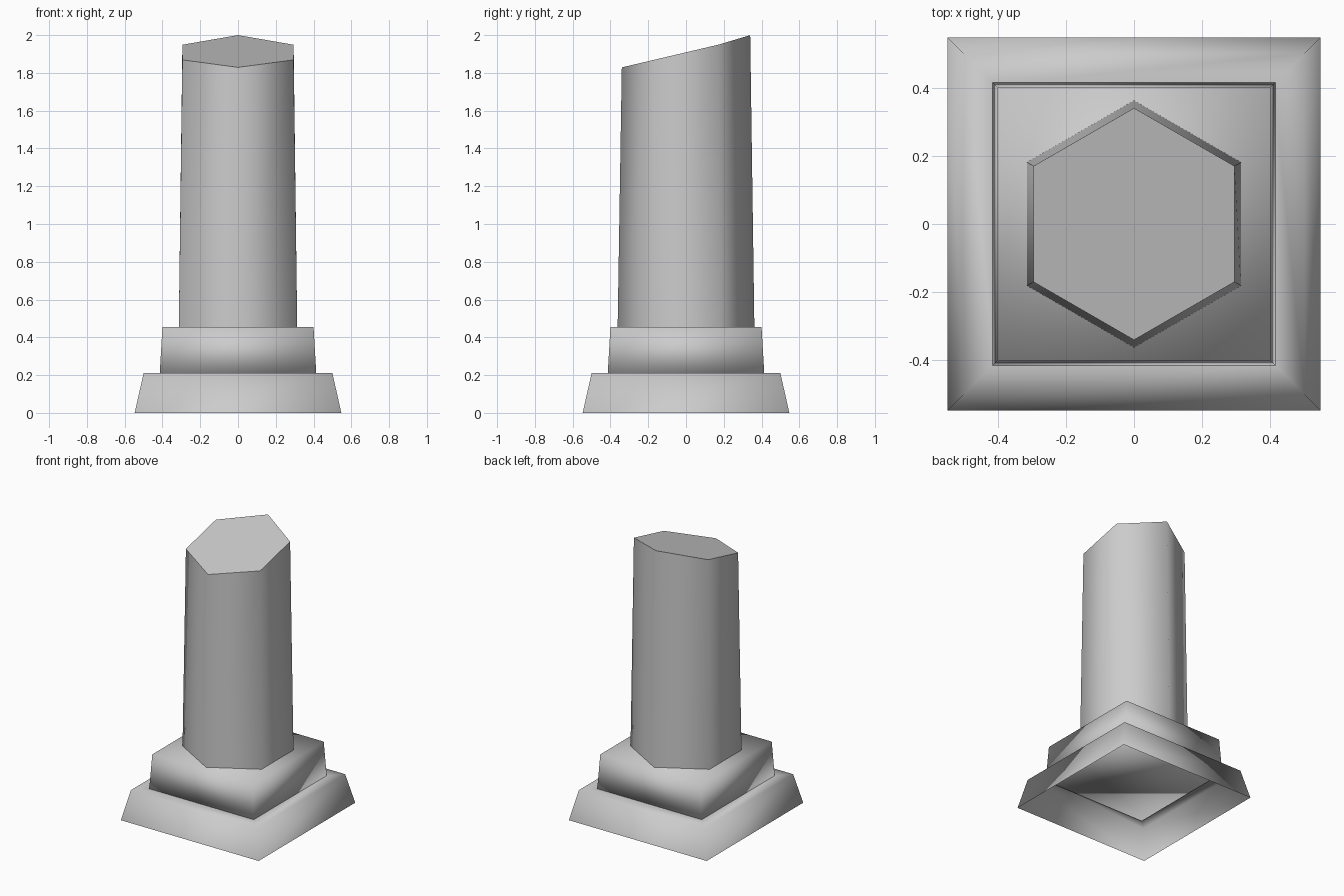
import bpy, bmesh, math

cube = bpy.data.objects.get("Cube")
if cube:
    bpy.data.objects.remove(cube, do_unlink=True)

stone = bpy.data.materials.new("grey_stone")
stone.use_nodes = True
colour = (0.6, 0.6, 0.6, 1)
stone.diffuse_color = colour
stone.node_tree.nodes["Principled BSDF"].inputs["Base Color"].default_value = colour


def ring(sides, radius, z, turn):
    """Regular polygon as a list of points."""
    angles = [turn + math.tau * i / sides for i in range(sides)]
    return [(radius * math.cos(a), radius * math.sin(a), z) for a in angles]


def square(half, z):
    return ring(4, half * math.sqrt(2), z, math.pi / 4)


def loft(name, rings, cap_bottom, cap_top, crease):
    """Skin a stack of rings, with optional end caps."""
    bm = bmesh.new()
    loops = [[bm.verts.new(p) for p in points] for points in rings]
    n = len(loops[0])
    for low, high in zip(loops, loops[1:]):
        for i in range(n):
            j = (i + 1) % n
            bm.faces.new((low[i], low[j], high[j], high[i]))
    if cap_bottom:
        bm.faces.new(loops[0][::-1])
    if cap_top:
        bm.faces.new(loops[-1])
    mesh = bpy.data.meshes.new(name)
    bm.to_mesh(mesh)
    bm.free()
    mesh.materials.append(stone)
    obj = bpy.data.objects.new(name, mesh)
    bpy.context.collection.objects.link(obj)
    bpy.ops.object.select_all(action="DESELECT")
    obj.select_set(True)
    bpy.context.view_layer.objects.active = obj
    bpy.ops.object.shade_smooth_by_angle(angle=math.radians(crease))
    return obj


# Hollow sloping plinth with a ledge around the upper step
loft("plinth", [square(0.547, 0), square(0.5, 0.21), square(0.41, 0.21)],
     False, False, 180)

# Upper step, set slightly into the plinth
loft("upper_step", [square(0.415, 0.197), square(0.4, 0.455)], True, True, 180)

# Tapered six-sided shaft with a slanted top rising to the back
foot = ring(6, 0.362, 0.455, math.pi / 2)
head = []
for x, y, z in ring(6, 0.34, 0, math.pi / 2):
    height = 1.909 + 0.235 * y
    if y > 0.3:
        height = 2.0
    head.append((x, y, height))
loft("shaft", [foot, head], False, True, 70)
